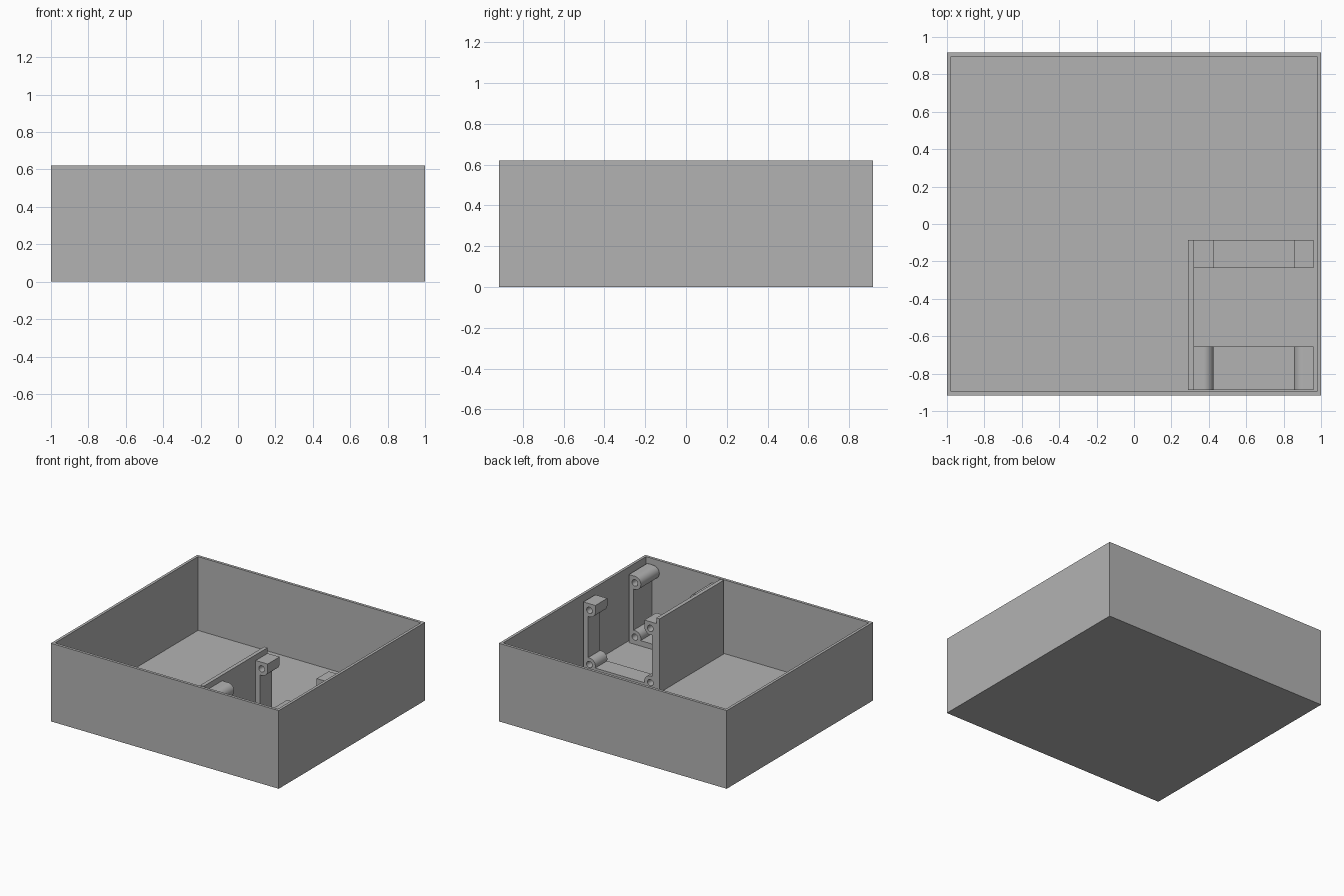
import bpy, bmesh
from math import cos, sin, radians, pi

if "Cube" in bpy.data.objects:
    bpy.data.objects.remove(bpy.data.objects["Cube"])

W, D, H = 1.0, 0.9175, 0.62      # half width, half depth, height
WALL, FLOOR = 0.031, 0.035

grey = bpy.data.materials.new("plain grey")
grey.diffuse_color = (0.45, 0.45, 0.45, 1)
grey.use_nodes = True
grey.node_tree.nodes["Principled BSDF"].inputs["Base Color"].default_value = grey.diffuse_color


def add_mesh(name, mesh):
    ob = bpy.data.objects.new(name, mesh)
    bpy.context.collection.objects.link(ob)
    mesh.materials.clear()
    mesh.materials.append(grey)
    return ob


def block(bm, x0, x1, y0, y1, z0, z1):
    verts = bmesh.ops.create_cube(bm, size=1)["verts"]
    for v in verts:
        v.co = ((x1 if v.co.x > 0 else x0),
                (y1 if v.co.y > 0 else y0),
                (z1 if v.co.z > 0 else z0))


# Open tray: a block whose top is inset and pushed down to the floor
bm = bmesh.new()
block(bm, -W, W, -D, D, 0, H)
top = max(bm.faces, key=lambda f: f.calc_center_median().z)
bmesh.ops.inset_individual(bm, faces=[top], thickness=WALL)
ext = bmesh.ops.extrude_face_region(bm, geom=[top])
for v in [g for g in ext["geom"] if isinstance(g, bmesh.types.BMVert)]:
    v.co.z = FLOOR
if top.is_valid:
    bmesh.ops.delete(bm, geom=[top], context='FACES_ONLY')
bmesh.ops.recalc_face_normals(bm, faces=bm.faces)
me = bpy.data.meshes.new("tray")
bm.to_mesh(me)
bm.free()
add_mesh("tray", me)

# Divider wall beside the mounting frames
bm = bmesh.new()
block(bm, 0.29, 0.32, -D + WALL, -0.085, FLOOR, H)
me = bpy.data.meshes.new("divider")
bm.to_mesh(me)
bm.free()
add_mesh("divider", me)

# Mounting frame section: U of two ribs and a rail, with a boss at each corner
MID, EDGE, RIB = 0.64, 0.96, 0.92
R, HOLE, BX, LOW, HIGH = 0.0525, 0.025, 0.9075, 0.0925, 0.5225
RAIL = 0.078


def arc(cx, cz, r, a0, a1, n=14):
    return [(cx + r * cos(radians(a0 + (a1 - a0) * i / n)),
             cz + r * sin(radians(a0 + (a1 - a0) * i / n))) for i in range(n + 1)]


def frame(name, y0, y1, square_top):
    half = [(EDGE, FLOOR), (EDGE, HIGH + R)]
    if square_top:
        half += [(BX - R, HIGH + R)] + arc(BX, HIGH, R, 180, 284)
    else:
        half += arc(BX, HIGH, R, 90, 284, 24)
    half += arc(BX, LOW, R, 76, 196)
    half[-1] = (half[-1][0], RAIL)
    outline = half + [(2 * MID - x, z) for x, z in reversed(half)]
    loops = [outline]
    for x in (BX, 2 * MID - BX):
        for z in (LOW, HIGH):
            loops.append(arc(x, z, HOLE, 0, 345, 23))
    cu = bpy.data.curves.new(name + "_profile", 'CURVE')
    cu.dimensions = '2D'
    cu.fill_mode = 'BOTH'
    cu.extrude = (y1 - y0) / 2
    for pts in loops:
        sp = cu.splines.new('POLY')
        sp.points.add(len(pts) - 1)
        for p, (x, z) in zip(sp.points, pts):
            p.co = (x, z, 0, 1)
        sp.use_cyclic_u = True
    tmp = bpy.data.objects.new(name + "_profile", cu)
    bpy.context.collection.objects.link(tmp)
    bpy.context.view_layer.update()
    dg = bpy.context.evaluated_depsgraph_get()
    me = bpy.data.meshes.new_from_object(tmp.evaluated_get(dg))
    bpy.data.objects.remove(tmp)
    bm = bmesh.new()
    bm.from_mesh(me)
    bmesh.ops.remove_doubles(bm, verts=bm.verts, dist=1e-5)
    bmesh.ops.recalc_face_normals(bm, faces=bm.faces)
    bm.to_mesh(me)
    bm.free()
    me.name = name
    ob = add_mesh(name, me)
    ob.rotation_euler.x = pi / 2
    ob.location.y = (y0 + y1) / 2
    bpy.ops.object.select_all(action='DESELECT')
    ob.select_set(True)
    bpy.context.view_layer.objects.active = ob
    bpy.ops.object.shade_smooth_by_angle(angle=radians(30))


frame("rear_mounting_frame", -0.235, -0.085, True)
frame("front_mounting_frame", -D + WALL, -0.655, False)
